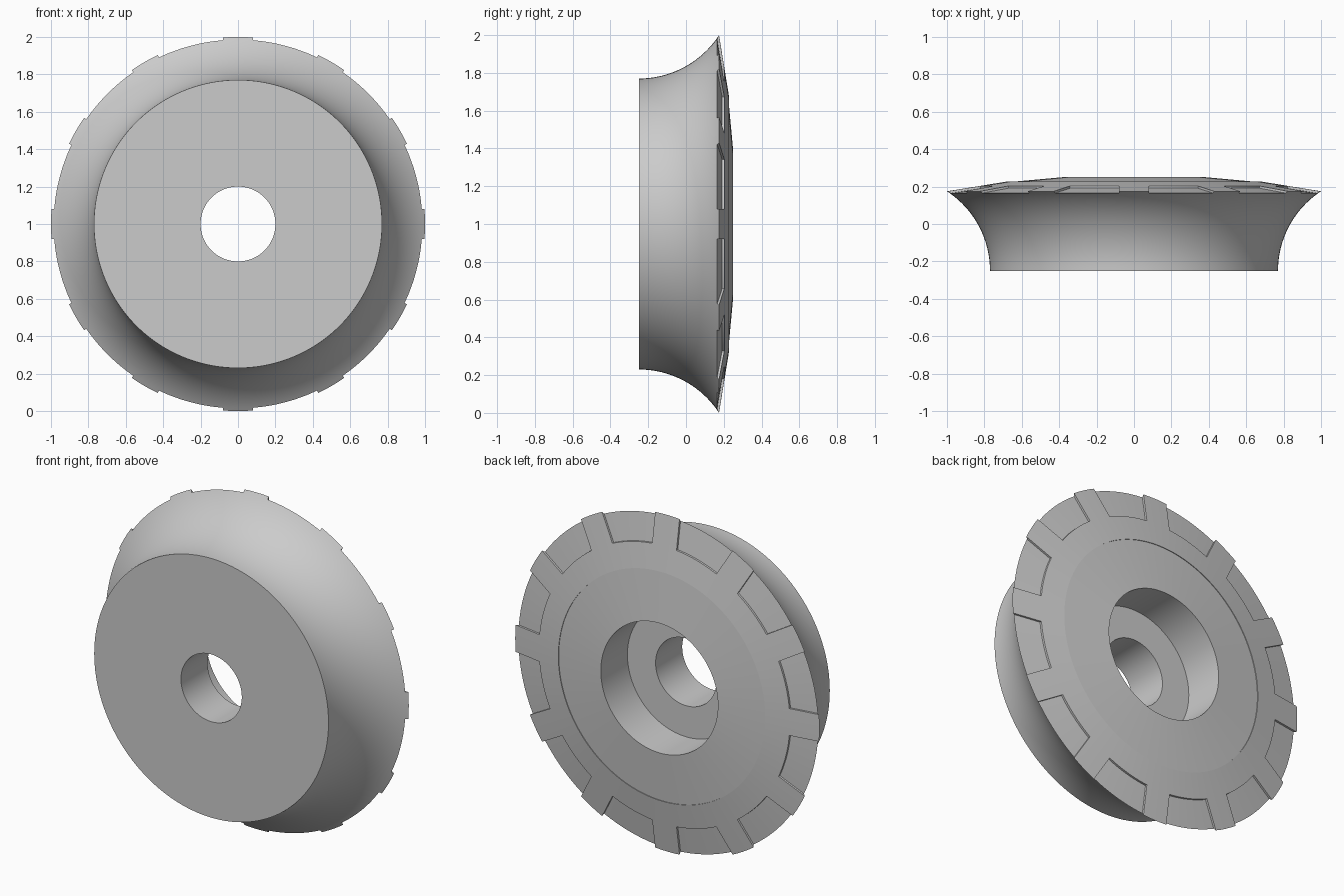
import bpy, bmesh
from math import sin, cos, asin, sqrt, radians, tau
from mathutils import Vector

if "Cube" in bpy.data.objects:
    bpy.data.objects.remove(bpy.data.objects["Cube"], do_unlink=True)

AXIS = Vector((0, 0, 1))
SEGMENTS = 144
POCKETS = 12
BAR = 0.08            # half width of the bars left between pockets
DEPTH = 0.012         # pocket depth
FRONT, RIM_Y, STEP_R, STEP_Y = -0.25, 0.175, 0.68, 0.227

grey = bpy.data.materials.new("plain grey")
grey.use_nodes = True
grey.diffuse_color = (0.6, 0.6, 0.6, 1)
grey.node_tree.nodes["Principled BSDF"].inputs["Base Color"].default_value = (0.6, 0.6, 0.6, 1)


def polar(r, angle, y):
    """Point at radius r around the wheel axis, angle measured from the top."""
    return AXIS + Vector((r * sin(angle), y, r * cos(angle)))


def make_object(name, bm):
    bmesh.ops.recalc_face_normals(bm, faces=bm.faces)
    mesh = bpy.data.meshes.new(name)
    bm.to_mesh(mesh)
    bm.free()
    mesh.materials.append(grey)
    obj = bpy.data.objects.new(name, mesh)
    bpy.context.collection.objects.link(obj)
    return obj


# Wheel profile (radius, y): front face, concave flare, dished back, stepped bore
hub_r, rim_r = 0.77, 1.0
rise, run = RIM_Y - FRONT, rim_r - hub_r
arc_r = (run * run + rise * rise) / (2 * run)
profile = [(0.2, FRONT)]
for i in range(21):
    a = asin(rise / arc_r) * i / 20
    profile.append((hub_r + arc_r * (1 - cos(a)), FRONT + arc_r * sin(a)))
profile += [(STEP_R, STEP_Y), (STEP_R, STEP_Y - 0.004),
            (0.385, 0.25), (0.385, 0.0), (0.2, 0.0)]

bm = bmesh.new()
rings = [[bm.verts.new(polar(r, tau * k / SEGMENTS, y)) for k in range(SEGMENTS)]
         for r, y in profile]
for a, b in zip(rings, rings[1:] + rings[:1]):
    for k in range(SEGMENTS):
        n = (k + 1) % SEGMENTS
        bm.faces.new((a[k], a[n], b[n], b[k]))
wheel = make_object("flared_wheel", bm)


# Pocket cutters: wedges between parallel-sided bars, floor sloping with the back
def floor_y(r):
    return RIM_Y + (rim_r - r) * (STEP_Y - RIM_Y) / (rim_r - STEP_R) - DEPTH


bm = bmesh.new()
pitch, cols = tau / POCKETS, 10
for p in range(POCKETS):
    sections = []
    for i in range(cols + 1):
        pts = []
        for r in (0.825, 1.08):
            edge = asin(BAR / r)
            angle = p * pitch + edge + (pitch - 2 * edge) * i / cols
            pts.append((r, angle))
        (ri, ai), (ro, ao) = pts
        sections.append([bm.verts.new(polar(r, a, y)) for r, a, y in (
            (ri, ai, floor_y(ri)), (ro, ao, floor_y(ro)), (ro, ao, 0.3), (ri, ai, 0.3))])
    for a, b in zip(sections, sections[1:]):
        for k in range(4):
            n = (k + 1) % 4
            bm.faces.new((a[k], a[n], b[n], b[k]))
    bm.faces.new(sections[0])
    bm.faces.new(sections[-1])
cutter = make_object("pocket_cutter", bm)
cutter.hide_render = True

# Cut the pockets, then shade smooth with crisp edges
cut = wheel.modifiers.new("pockets", 'BOOLEAN')
cut.operation = 'DIFFERENCE'
cut.solver = 'EXACT'
cut.object = cutter
for o in bpy.context.selected_objects:
    o.select_set(False)
wheel.select_set(True)
bpy.context.view_layer.objects.active = wheel
bpy.ops.object.modifier_apply(modifier=cut.name)
bpy.data.objects.remove(cutter, do_unlink=True)
bpy.ops.object.shade_smooth_by_angle(angle=radians(30))
